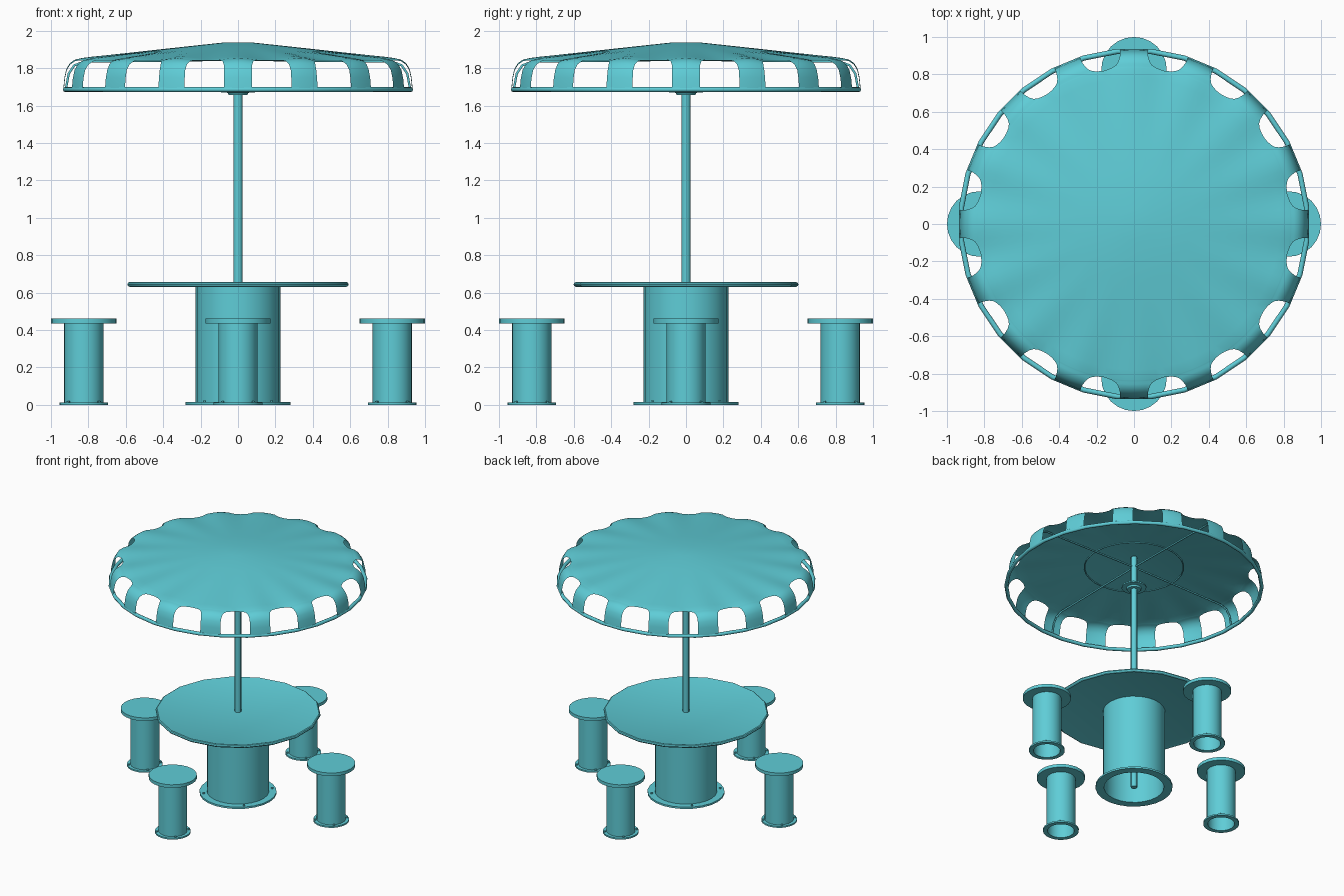
import bpy, bmesh, math
from mathutils import Vector

if "Cube" in bpy.data.objects:
    bpy.data.objects.remove(bpy.data.objects["Cube"])

teal = bpy.data.materials.new("teal_paint")
teal.diffuse_color = (0.114, 0.61, 0.68, 1)
teal.use_nodes = True
teal.node_tree.nodes["Principled BSDF"].inputs["Base Color"].default_value = teal.diffuse_color


def finish(name, bm, loc=(0, 0, 0), angle=30):
    bmesh.ops.remove_doubles(bm, verts=bm.verts, dist=1e-5)
    bmesh.ops.recalc_face_normals(bm, faces=bm.faces)
    me = bpy.data.meshes.new(name)
    bm.to_mesh(me)
    bm.free()
    me.materials.append(teal)
    ob = bpy.data.objects.new(name, me)
    ob.location = loc
    bpy.context.collection.objects.link(ob)
    bpy.ops.object.select_all(action='DESELECT')
    ob.select_set(True)
    bpy.context.view_layer.objects.active = ob
    bpy.ops.object.shade_smooth_by_angle(angle=math.radians(angle))
    return ob


def lathe(name, profile, n, loc=(0, 0, 0), closed=False, phase=0.0, angle=30):
    """Spin (r, z) points around z; r = 0 makes a pole."""
    bm = bmesh.new()
    rings = []
    for r, z in profile:
        if r == 0:
            rings.append([bm.verts.new((0, 0, z))] * n)
        else:
            rings.append([bm.verts.new((r * math.cos(2 * math.pi * (i + phase) / n),
                                        r * math.sin(2 * math.pi * (i + phase) / n), z))
                          for i in range(n)])
    pairs = list(zip(rings, rings[1:]))
    if closed:
        pairs.append((rings[-1], rings[0]))
    for a, b in pairs:
        for i in range(n):
            j = (i + 1) % n
            quad = list(dict.fromkeys([a[i], a[j], b[j], b[i]]))
            if len(quad) > 2:
                bm.faces.new(quad)
    return finish(name, bm, loc, angle)


def hoop(name, r, z, rad, n, phase=0.0):
    pts = [(r + rad * math.cos(k * math.pi / 4), z + rad * math.sin(k * math.pi / 4)) for k in range(8)]
    lathe(name, pts, n, closed=True, phase=phase, angle=50)


def pedestal(name, r, flange, h, top, n, loc):
    """Hollow drum with a bolted foot flange."""
    lathe(name, [(r - 0.008, top), (r, top), (r, h), (flange, h), (flange, 0),
                 (r - 0.008, 0)], n, loc, closed=True)
    for k in range(4):
        a = math.pi / 4 + k * math.pi / 2
        d = (r + flange) / 2
        lathe(name + "_bolt", [(0, h + 0.008), (0.009, h + 0.008), (0.009, h - 0.002)], 6,
              (loc[0] + d * math.cos(a), loc[1] + d * math.sin(a), 0))


# table
lathe("table_top", [(0, 0.653), (0.582, 0.653), (0.59, 0.656), (0.597, 0.652), (0.601, 0.643),
                    (0.597, 0.635), (0.588, 0.63), (0.575, 0.634), (0, 0.634)], 18, phase=0.5)
pedestal("table_base", 0.226, 0.28, 0.014, 0.635, 24, (0, 0, 0))

# stools
for k in range(4):
    a = k * math.pi / 2
    loc = (0.825 * math.cos(a), 0.825 * math.sin(a), 0)
    pedestal("stool_base", 0.105, 0.13, 0.012, 0.436, 24, loc)
    lathe("stool_seat", [(0, 0.46), (0.175, 0.46), (0.175, 0.435), (0, 0.435)], 24, loc)

# pole and hub
lathe("pole", [(0, 1.925), (0.024, 1.925), (0.024, 0), (0, 0)], 12)
lathe("hub", [(0, 1.68), (0.09, 1.68), (0.09, 1.67), (0.055, 1.668), (0.05, 1.655), (0, 1.655)], 16)

# canopy: 16 petals whose width narrows into hanging straps (radius, height, half width)
rows = [(0.085, 1.936, .5), (0.3, 1.913, .5), (0.5, 1.891, .5), (0.7, 1.869, .5), (0.78, 1.861, .5),
        (0.835, 1.854, .5), (0.838, 1.853, .42), (0.845, 1.851, .34), (0.857, 1.849, .28),
        (0.876, 1.843, .24), (0.9, 1.825, .215), (0.918, 1.795, .205), (0.928, 1.75, .205),
        (0.934, 1.69, .205)]
bm = bmesh.new()
COLS = 8
for p in range(16):
    grid = []
    for r, z, w in rows:
        dip = 0.014 * max(0, min(1, (r - 0.5) / 0.33))
        line = []
        for c in range(COLS + 1):
            s = 2 * c / COLS - 1
            a = 2 * math.pi * (p + s * w) / 16
            drop = dip * (1 - math.cos(math.pi * 2 * s * w)) / 2
            line.append(bm.verts.new((r * math.cos(a), r * math.sin(a), z - drop)))
        grid.append(line)
    for g, h in zip(grid, grid[1:]):
        for c in range(COLS):
            bm.faces.new((g[c], h[c], h[c + 1], g[c + 1]))
    apex = bm.verts.new((0, 0, 1.936))
    for c in range(COLS):
        bm.faces.new((apex, grid[0][c], grid[0][c + 1]))
finish("canopy", bm, angle=40)

# rim and inner support hoops
hoop("canopy_rim", 0.927, 1.686, 0.014, 32, phase=0.5)
hoop("inner_hoop", 0.36, 1.845, 0.006, 32)

# ribs from the pole to the rim
for k in range(4):
    a = k * math.pi / 2
    cu = bpy.data.curves.new("rib", 'CURVE')
    cu.dimensions = '3D'
    cu.bevel_depth = 0.007
    cu.bevel_resolution = 1
    sp = cu.splines.new('POLY')
    path = [(0, 1.845), (0.82, 1.835), (0.875, 1.815), (0.905, 1.77), (0.92, 1.69)]
    sp.points.add(len(path) - 1)
    for pt, (r, z) in zip(sp.points, path):
        pt.co = (r * math.cos(a), r * math.sin(a), z, 1)
    cu.materials.append(teal)
    bpy.context.collection.objects.link(bpy.data.objects.new("rib", cu))
